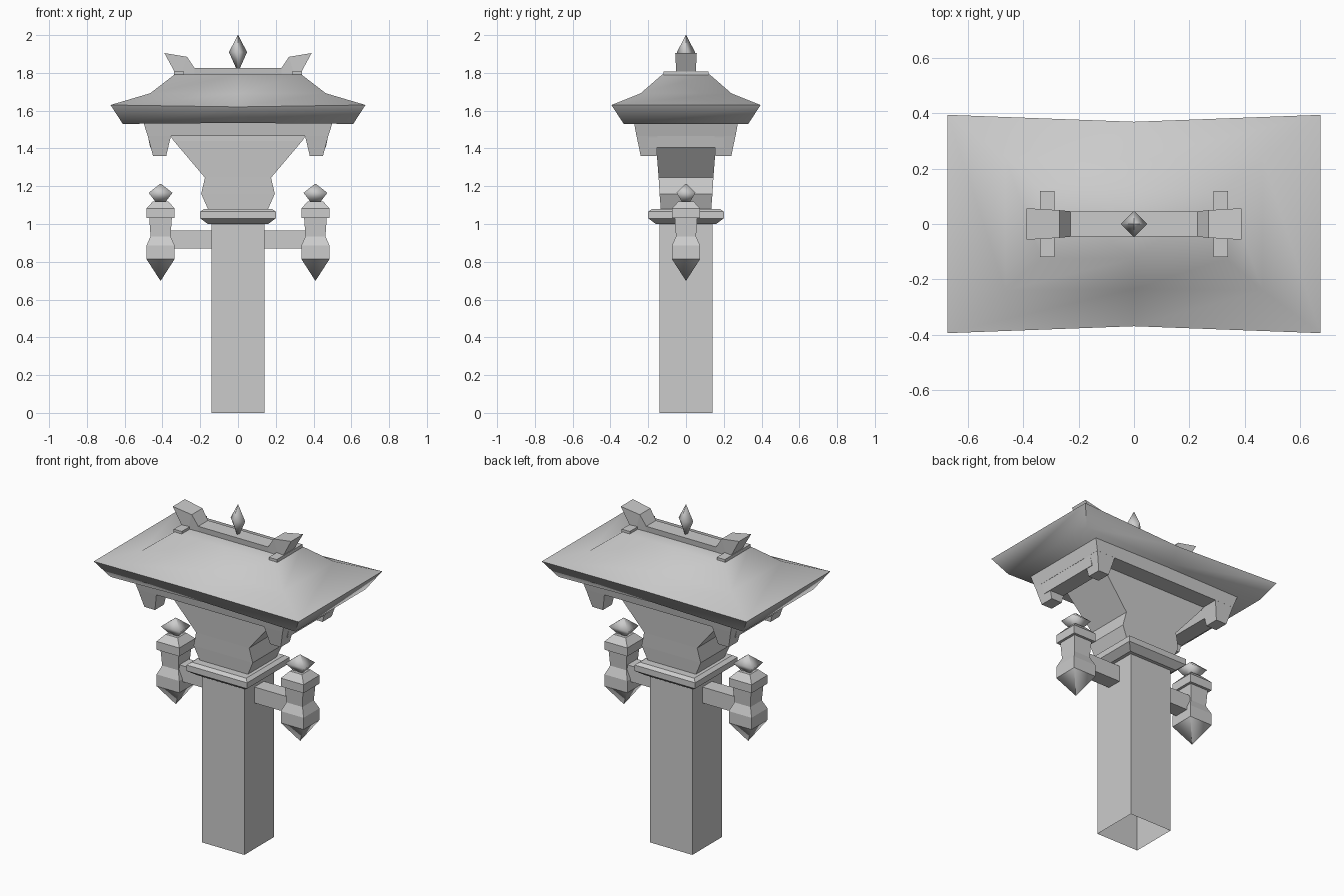
import bpy, bmesh, math

cube = bpy.data.objects.get("Cube")
if cube:
    bpy.data.objects.remove(cube, do_unlink=True)

stone = bpy.data.materials.new("stone_grey")
stone.use_nodes = True
GREY = (0.6, 0.6, 0.6, 1)
stone.diffuse_color = GREY
stone.node_tree.nodes["Principled BSDF"].inputs["Base Color"].default_value = GREY


def loft(name, rings, smooth=None, open_bottom=False):
    """Skin equal-length point rings from bottom to top and cap the ends."""
    bm = bmesh.new()
    loops = [[bm.verts.new(p) for p in ring] for ring in rings]
    n = len(rings[0])
    for a, b in zip(loops, loops[1:]):
        for i in range(n):
            j = (i + 1) % n
            bm.faces.new((a[i], a[j], b[j], b[i]))
    if not open_bottom:
        bm.faces.new(loops[0][::-1])
    bm.faces.new(loops[-1])
    bmesh.ops.remove_doubles(bm, verts=bm.verts, dist=0.0005)
    bmesh.ops.recalc_face_normals(bm, faces=bm.faces)
    mesh = bpy.data.meshes.new(name)
    bm.to_mesh(mesh)
    bm.free()
    mesh.materials.append(stone)
    obj = bpy.data.objects.new(name, mesh)
    bpy.context.collection.objects.link(obj)
    if smooth:
        bpy.ops.object.select_all(action='DESELECT')
        obj.select_set(True)
        bpy.context.view_layer.objects.active = obj
        bpy.ops.object.shade_smooth_by_angle(angle=math.radians(smooth))
    return obj


def rect(x0, x1, y0, y1, z):
    return [(x0, y0, z), (x1, y0, z), (x1, y1, z), (x0, y1, z)]


def stack(name, profile, cx=0, **kw):
    """Four-sided column from (z, half width, half depth) levels."""
    return loft(name, [rect(cx - hx, cx + hx, -hy, hy, z) for z, hx, hy in profile], **kw)


# Post, collar and flared capital
stack("post", [(0, .14, .14), (1.0, .14, .14)], open_bottom=True)
stack("collar", [(1.0, .16, .16), (1.03, .2, .2), (1.065, .2, .2), (1.08, .18, .18)])
stack("capital", [(1.07, .155, .133), (1.16, .195, .14), (1.245, .175, .145),
                  (1.44, .34, .16), (1.47, .36, .16)])

# Apron under the eaves with end beams and corner brackets
stack("apron", [(1.465, .478, .262), (1.535, .5, .275)])
for sx, side in ((1, "left"), (-1, "right")):
    loft(f"end_beam_{side}", [rect(sx * .37, sx * .465, -.2, .2, 1.405),
                              rect(sx * .355, sx * .478, -.2, .2, 1.47)])
    for sy, end in ((-1, "front"), (1, "back")):
        loft(f"bracket_{end}_{side}",
             [rect(sx * .38, sx * .45, sy * .155, sy * .24, 1.36),
              rect(sx * .355, sx * .478, sy * .15, sy * .262, 1.467)])


# Sweeping roof, with eaves that dip towards the middle
def roof_ring(hx, hy, z, mid_y, mid_z):
    return [(-hx, -hy, z), (0, -mid_y, mid_z), (hx, -hy, z),
            (hx, hy, z), (0, mid_y, mid_z), (-hx, hy, z)]


loft("roof", [roof_ring(.61, .33, 1.53, .315, 1.535),
              roof_ring(.675, .395, 1.63, .37, 1.62),
              roof_ring(.465, .24, 1.692, .235, 1.69),
              roof_ring(.335, .125, 1.792, .125, 1.792)], smooth=60)

# Ridge beam with upturned ends: cross-sections (x bottom, z bottom, x top, z top, half depth)
half = [(.33, 1.795, .39, 1.905, .057), (.3, 1.785, .27, 1.885, .05), (.23, 1.785, .23, 1.825, .046)]
sections = [(-a, b, -c, d, w) for a, b, c, d, w in half] + half[::-1]
loft("ridge_beam", [[(xb, -w * .9, zb), (xb, w * .9, zb), (xt, w, zt), (xt, -w, zt)]
                    for xb, zb, xt, zt, w in sections])

# Clamps across the ridge
for sx, side in ((1, "left"), (-1, "right")):
    loft(f"ridge_clamp_{side}", [rect(sx * .287, sx * .34, -.12, .12, z) for z in (1.785, 1.807)])


# Pointed roof finial, set cornerwise
def diamond(r, z):
    return [(r, 0, z), (0, r, z), (-r, 0, z), (0, -r, z)]


loft("roof_finial", [diamond(.008, 1.82), diamond(.048, 1.91), diamond(.001, 2.0)], smooth=100)

# Side arms with hanging lanterns
for sx, side in ((1, "left"), (-1, "right")):
    cx = sx * .41
    loft(f"arm_{side}", [rect(sx * .13, sx * .4, -.045, .045, z) for z in (.87, .965)])
    stack(f"lantern_spike_{side}", [(.70, .001, .001), (.815, .075, .075)], cx, smooth=100)
    stack(f"lantern_body_{side}", [(.815, .075, .075), (.885, .075, .075), (.935, .053, .053),
                                   (1.035, .06, .06)], cx)
    stack(f"lantern_cap_{side}", [(1.032, .075, .075), (1.082, .075, .075), (1.12, .04, .04)], cx)
    stack(f"lantern_finial_{side}", [(1.115, .025, .02), (1.165, .063, .05),
                                     (1.213, .002, .002)], cx, smooth=100)
